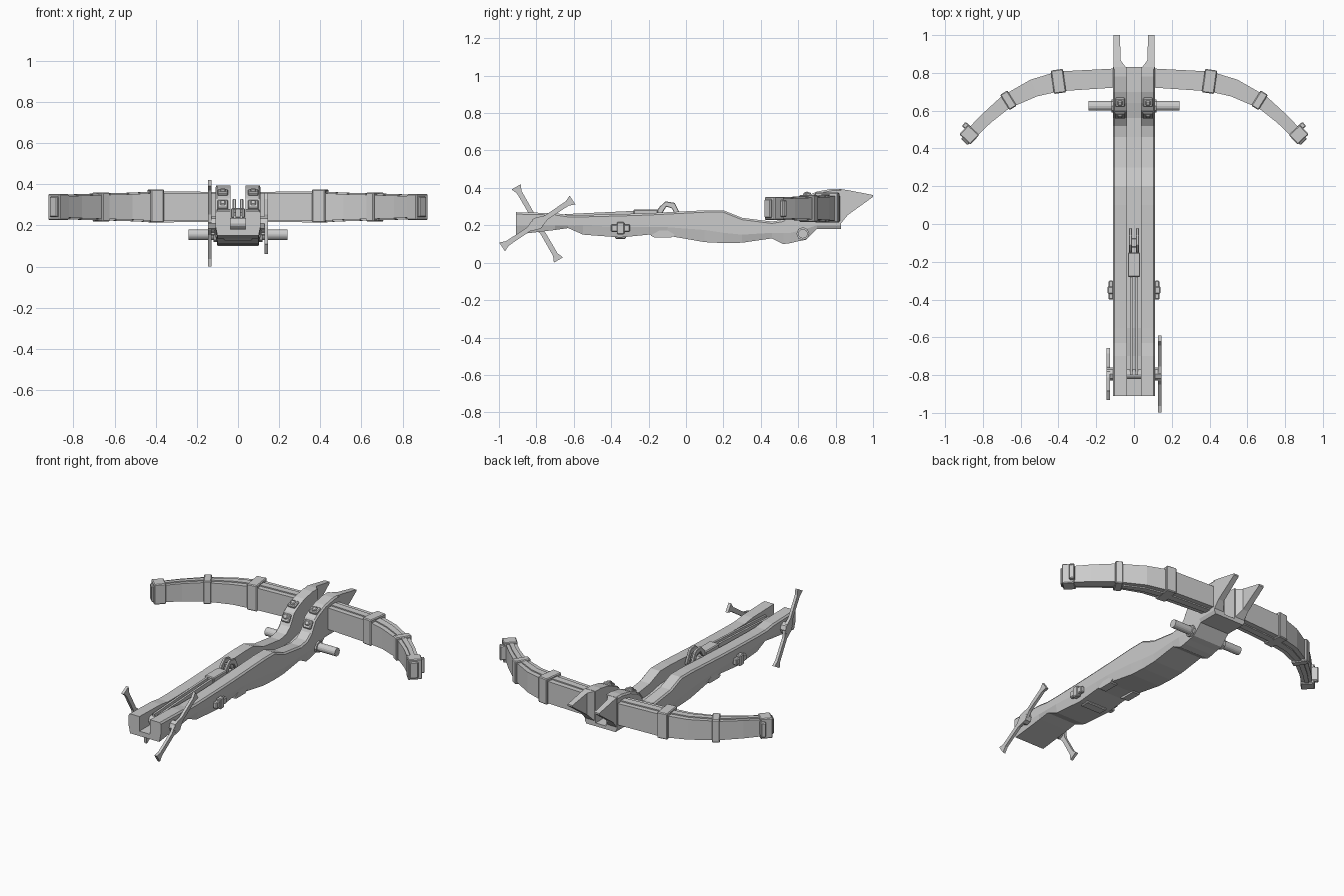
import bpy, bmesh, math
from mathutils import Matrix, Vector

if "Cube" in bpy.data.objects:
    bpy.data.objects.remove(bpy.data.objects["Cube"], do_unlink=True)

grey = bpy.data.materials.new("plain grey")
grey.use_nodes = True
colour = (0.6, 0.6, 0.6, 1)
grey.diffuse_color = colour
grey.node_tree.nodes["Principled BSDF"].inputs["Base Color"].default_value = colour


def finish(name, bm, mirror=False, bevel=0):
    bmesh.ops.recalc_face_normals(bm, faces=bm.faces)
    mesh = bpy.data.meshes.new(name)
    bm.to_mesh(mesh)
    bm.free()
    mesh.materials.append(grey)
    obj = bpy.data.objects.new(name, mesh)
    bpy.context.collection.objects.link(obj)
    if bevel:
        mod = obj.modifiers.new("edge bevel", "BEVEL")
        mod.width = bevel
        mod.segments = 1
    if mirror:
        obj.modifiers.new("mirror", "MIRROR")
    return obj


def loft(name, rings, mirror=False, bevel=0):
    """Skin a list of equal point rings and cap both ends."""
    bm = bmesh.new()
    rows = [[bm.verts.new(p) for p in ring] for ring in rings]
    count = len(rows[0])
    for a, b in zip(rows, rows[1:]):
        for i in range(count):
            j = (i + 1) % count
            bm.faces.new((a[i], a[j], b[j], b[i]))
    bm.faces.new(rows[0])
    bm.faces.new(rows[-1])
    return finish(name, bm, mirror, bevel)


def prism(name, profile, x0, x1, mirror=False, bevel=0):
    """Extrude a side outline of (y, z) points across x."""
    rings = [[(x, y, z) for y, z in profile] for x in (x0, x1)]
    return loft(name, rings, mirror, bevel)


def box(name, loc, size, axis="Z", angle=0, mirror=False, bevel=0.005):
    bm = bmesh.new()
    place = (Matrix.Translation(loc) @ Matrix.Rotation(math.radians(angle), 4, axis)
             @ Matrix.Diagonal((*size, 1)))
    bmesh.ops.create_cube(bm, size=1, matrix=place)
    return finish(name, bm, mirror, bevel)


def rod(name, x, y, z, radius, length, sides, mirror=False):
    bm = bmesh.new()
    place = Matrix.Translation((x, y, z)) @ Matrix.Rotation(math.pi / 2, 4, "Y")
    bmesh.ops.create_cone(bm, cap_ends=True, segments=sides, radius1=radius,
                          radius2=radius, depth=length, matrix=place)
    return finish(name, bm, mirror)


# Stock: grooved beam lofted along y (y, top, ridge, bottom, groove floor)
stations = [
    (-.91, .27, .2, .15, .18), (-.7, .265, .2, .175, .18),
    (-.63, .255, .2, .185, .19), (-.55, .255, .2, .15, .2),
    (-.35, .26, .19, .135, .2), (-.2, .265, .19, .15, .2),
    (-.1, .27, .19, .145, .2), (.1, .28, .175, .11, .2),
    (.2, .28, .16, .105, .2), (.3, .24, .15, .107, .18),
    (.46, .22, .16, .13, .17), (.52, .23, .16, .1, .17),
    (.56, .26, .16, .105, .17), (.6, .33, .17, .115, .18),
    (.64, .355, .18, .122, .19), (.7, .38, .2, .18, .2),
    (.78, .395, .2, .18, .2), (.83, .395, .2, .18, .2)]
rings = []
for y, top, ridge, low, floor in stations:
    half = [(.036, floor), (.036, top), (.102, top), (.11, top - .01),
            (.11, ridge), (.1, low)]
    rings.append([(x, y, z) for x, z in half]
                 + [(-x, y, z) for x, z in reversed(half)])
loft("stock", rings)

# Pointed horns at the bow end
horn = [(.82, .07, .036, .395, .2), (.865, .07, .07, .388, .255),
        (1, .07, .075, .362, .352)]
loft("horn", [[(inner, y, top), (.108, y, top), (.108, y, low), (inner, y, low)]
              for y, _, inner, top, low in horn], mirror=True)

# Bow limbs: plan path (x, y, thickness, half height)
path = [(.06, .775, .1, .066), (.4, .755, .105, .068), (.53, .72, .095, .062),
        (.68, .645, .075, .058), (.78, .56, .065, .055), (.89, .45, .06, .05)]


def limb(name, width_scale, extra):
    rings = []
    for i, (x, y, t, h) in enumerate(path):
        a, b = path[max(i - 1, 0)], path[min(i + 1, len(path) - 1)]
        along = Vector((b[0] - a[0], b[1] - a[1])).normalized()
        nx, ny = -along.y * t * width_scale / 2, along.x * t * width_scale / 2
        rings.append([(x + s * nx, y + s * ny, .29 + k * (h + extra))
                      for s, k in ((1, 1), (1, -1), (-1, -1), (-1, 1))])
    loft(name, rings, mirror=True)


limb("bow_limb", 1, 0)
limb("bow_core_strip", .4, .007)

# Bands, tip caps and string knobs on the limbs
box("inner_band", (.4, .755, .295), (.065, .125, .16), angle=-8, mirror=True)
box("outer_band", (.665, .655, .29), (.045, .095, .142), angle=-32, mirror=True)
box("tip_cap", (.872, .473, .29), (.07, .08, .125), angle=-47, mirror=True)
box("string_knob", (.885, .515, .29), (.03, .045, .09), angle=-47, mirror=True)
box("tip_end", (.888, .445, .29), (.03, .05, .1), angle=-47, mirror=True)

# Cross axle with a nut on each side
rod("axle", 0, .625, .155, .025, .48, 16)
rod("axle_collar", .112, .625, .155, .035, .016, 8, mirror=True)

# Plates and bolts on the sloping risers
for y, z, tilt in ((.645, .36, 20), (.578, .3, 55)):
    box("riser_plate", (.074, y, z), (.052, .05, .02), "X", tilt, mirror=True)
    box("riser_bolt", (.074, y - .003, z + .008), (.028, .028, .02), "X", tilt, mirror=True)

# Side brackets and lower clips
box("side_bracket", (.122, -.35, .185), (.026, .1, .04), mirror=True)
box("bracket_bolt", (.125, -.35, .185), (.03, .04, .066), mirror=True)
prism("lower_clip", [(-.19, .145), (-.12, .185), (-.06, .15), (-.08, .135),
                     (-.17, .135)], .06, .106, mirror=True)
box("lower_plate", (0, -.35, .138), (.14, .06, .02))

# Draw rails, catch block and arched release fork
prism("draw_rail", [(-.8, .2), (-.8, .25), (-.6, .262), (-.26, .278),
                    (-.26, .235)], .009, .022, mirror=True)
box("catch_block", (0, -.215, .26), (.066, .13, .05))
prism("release_fork", [(-.17, .26), (-.14, .3), (-.11, .328), (-.06, .32),
                       (-.035, .27), (-.02, .24), (-.05, .24), (-.075, .29),
                       (-.105, .3), (-.13, .26)], .01, .026, mirror=True, bevel=.003)
box("fork_bridge", (0, -.1, .245), (.05, .05, .03))

# Winch drum and its two crank bars
rod("winch_drum", 0, -.795, .21, .026, .29, 12)
rod("crank_hub", .128, -.795, .21, .034, .036, 8, mirror=True)
length = .226
quarter = [(1, .028), (.85, .014), (.25, .013), (.1, .026)]
outline = (quarter + [(-u, w) for u, w in reversed(quarter)]
           + [(-u, -w) for u, w in quarter] + [(u, -w) for u, w in reversed(quarter)])
for name, side, angle in (("left_crank", 1, 33.7), ("right_crank", -1, 120)):
    c, s = math.cos(math.radians(angle)), math.sin(math.radians(angle))
    prism(name, [(-.795 + u * length * c - w * s, .21 + u * length * s + w * c)
                 for u, w in outline], side * .128, side * .145)
